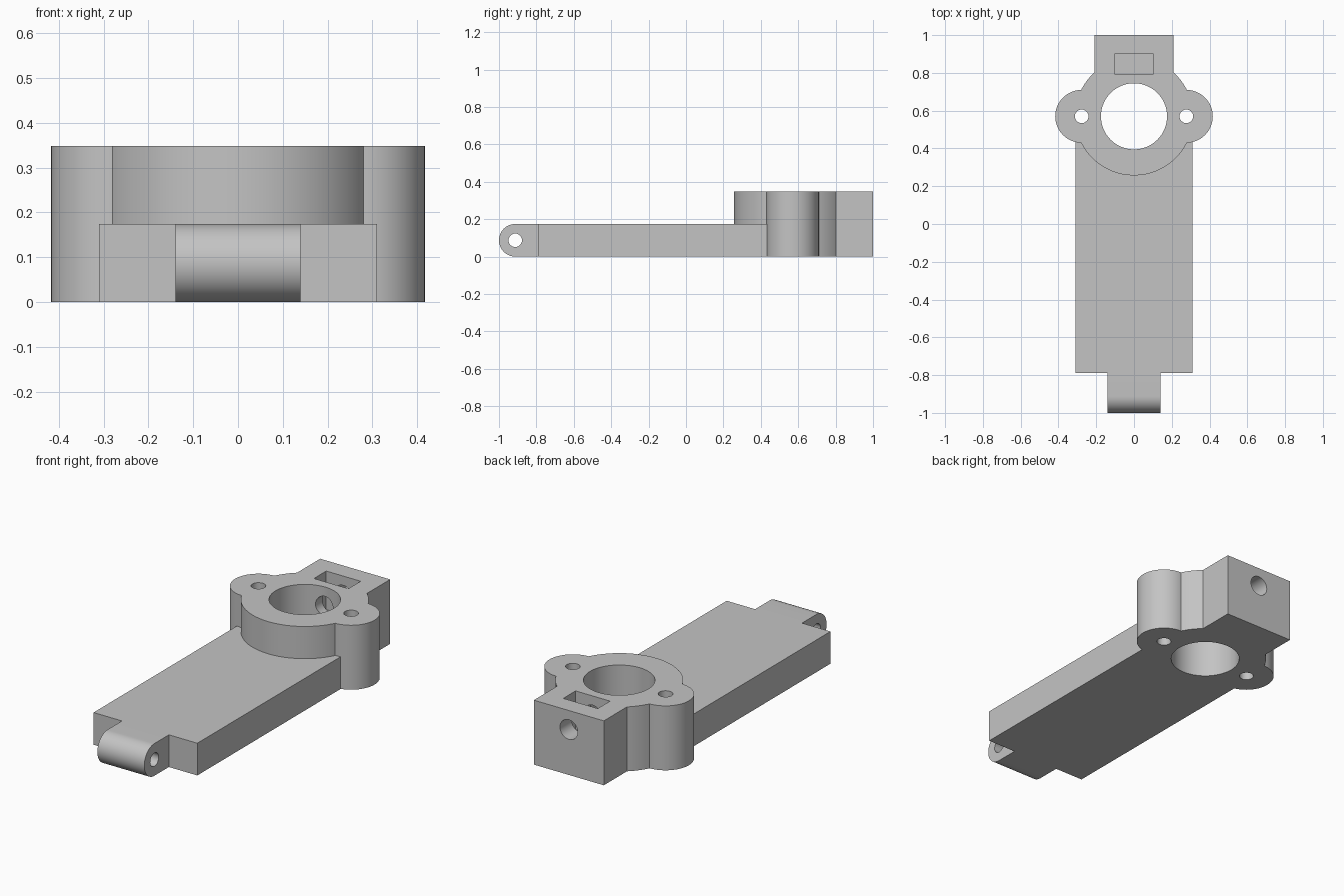
import bpy, bmesh
from math import pi, cos, sin, radians
from mathutils import Matrix, Vector

cube = bpy.data.objects.get("Cube")
if cube:
    bpy.data.objects.remove(cube, do_unlink=True)

grey = bpy.data.materials.new("plain_grey")
grey.use_nodes = True
colour = (0.55, 0.55, 0.55, 1)
grey.diffuse_color = colour
grey.node_tree.nodes["Principled BSDF"].inputs["Base Color"].default_value = colour

LOW, TALL = 0.174, 0.348   # plate and mount heights
RING_Y = 0.57              # centre of the ring
EAR_X = 0.277
PIN_Y = -0.913             # hinge pin position
R = LOW / 2


def finish(name, bm):
    bmesh.ops.recalc_face_normals(bm, faces=bm.faces)
    mesh = bpy.data.meshes.new(name)
    bm.to_mesh(mesh)
    bm.free()
    mesh.materials.append(grey)
    obj = bpy.data.objects.new(name, mesh)
    bpy.context.collection.objects.link(obj)
    return obj


def box(name, x0, x1, y0, y1, z0, z1):
    bm = bmesh.new()
    size = Vector((x1 - x0, y1 - y0, z1 - z0))
    mid = Vector((x0 + x1, y0 + y1, z0 + z1)) / 2
    bmesh.ops.create_cube(bm, size=1, matrix=Matrix.Translation(mid) @ Matrix.Diagonal(size).to_4x4())
    return finish(name, bm)


def cylinder(name, radius, length, centre, axis="Z", sides=64):
    turn = {"X": Matrix.Rotation(pi / 2, 4, "Y"), "Y": Matrix.Rotation(pi / 2, 4, "X"),
            "Z": Matrix.Identity(4)}[axis]
    bm = bmesh.new()
    bmesh.ops.create_cone(bm, cap_ends=True, segments=sides, radius1=radius, radius2=radius,
                          depth=length, matrix=Matrix.Translation(centre) @ turn)
    return finish(name, bm)


def hinge(name, half):
    # Rounded tongue: half-circle nose running back into the plate
    profile = [(PIN_Y + R * cos(a), R + R * sin(a))
               for a in (pi / 2 + pi * i / 32 for i in range(33))]
    profile += [(-0.7, 0), (-0.7, LOW)]
    bm = bmesh.new()
    face = bm.faces.new([bm.verts.new((-half, y, z)) for y, z in profile])
    out = bmesh.ops.extrude_face_region(bm, geom=[face])
    moved = [v for v in out["geom"] if isinstance(v, bmesh.types.BMVert)]
    bmesh.ops.translate(bm, verts=moved, vec=(2 * half, 0, 0))
    return finish(name, bm)


def combine(target, tool, operation):
    mod = target.modifiers.new(operation.lower(), "BOOLEAN")
    mod.operation, mod.solver, mod.object = operation, "EXACT", tool
    bpy.context.view_layer.objects.active = target
    bpy.ops.object.modifier_apply(modifier=mod.name)
    bpy.data.objects.remove(tool, do_unlink=True)


# Solid parts joined into one bracket
body = box("hinged_mount_bracket", -0.31, 0.31, -0.79, RING_Y, 0, LOW)
solids = [
    hinge("hinge_tongue", 0.14),
    cylinder("ring", 0.313, TALL, (0, RING_Y, LOW)),
    box("clamp_block", -0.209, 0.209, RING_Y, 1, 0, TALL),
]
for side in (-1, 1):
    solids.append(cylinder("ear", 0.14, TALL, (side * EAR_X, RING_Y, LOW)))
for part in solids:
    combine(body, part, "UNION")

# Bore, ear holes, hinge pin hole, nut slot and set screw hole
cutters = [
    cylinder("bore", 0.175, 1, (0, RING_Y, LOW)),
    cylinder("pin_hole", 0.036, 1, (0, PIN_Y, R), "X", 32),
    box("nut_slot", -0.103, 0.103, 0.795, 0.9, 0.14, 0.5),
    cylinder("screw_hole", 0.053, 0.6, (0, 0.9, 0.245), "Y", 32),
]
for side in (-1, 1):
    cutters.append(cylinder("ear_hole", 0.036, 1, (side * EAR_X, RING_Y, LOW), "Z", 32))
for part in cutters:
    part.hide_render = True
    combine(body, part, "DIFFERENCE")

# Smooth curved walls, crisp edges
bpy.ops.object.select_all(action="DESELECT")
body.select_set(True)
bpy.context.view_layer.objects.active = body
bpy.ops.object.shade_smooth_by_angle(angle=radians(30))
